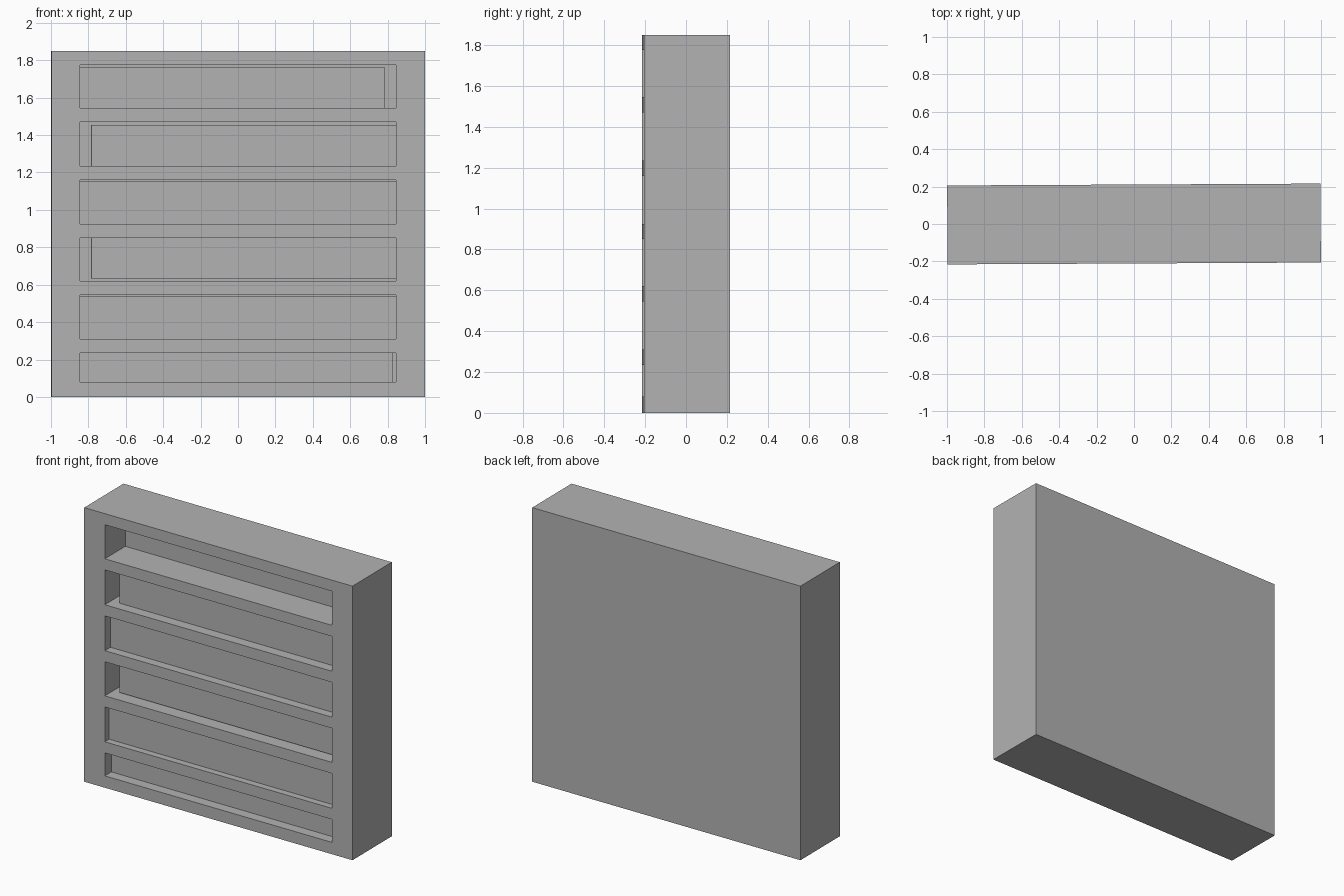
import bpy
from mathutils import Matrix

if "Cube" in bpy.data.objects:
    bpy.data.objects.remove(bpy.data.objects["Cube"], do_unlink=True)

grey = bpy.data.materials.new("plain grey")
grey.use_nodes = True
colour = (0.45, 0.45, 0.45, 1)
grey.diffuse_color = colour
grey.node_tree.nodes["Principled BSDF"].inputs["Base Color"].default_value = colour

HALF_DEPTH = 0.211
FRONT = -HALF_DEPTH
SLOT_BACK = 0.15
SLOT_X = 0.845
TURN = Matrix.Rotation(0.005, 4, "Z")  # the whole case stands very slightly turned


def box(name, x, y, z):
    """Box spanning the given (low, high) ranges."""
    bpy.ops.mesh.primitive_cube_add(size=1)
    ob = bpy.context.object
    ob.name = name
    spans = (x, y, z)
    centre = [(a + b) / 2 for a, b in spans]
    size = [b - a for a, b in spans]
    shape = Matrix.Translation(centre) @ Matrix.Diagonal((*size, 1))
    ob.data.transform(TURN @ shape)
    ob.data.materials.append(grey)
    return ob


def cut(target, cutter):
    mod = target.modifiers.new("slot", "BOOLEAN")
    mod.operation = "DIFFERENCE"
    mod.solver = "EXACT"
    mod.object = cutter
    bpy.context.view_layer.objects.active = target
    bpy.ops.object.modifier_apply(modifier=mod.name)
    bpy.data.objects.remove(cutter, do_unlink=True)


# Outer case
case = box("case", (-0.998, 0.998), (FRONT, HALF_DEPTH), (0, 1.85))

# Per slot: bottom, top, recess, then insert gaps at left, right, bottom, top
slots = [
    (0.08, 0.235, 0.07, 0, 0.02, 0, 0),
    (0.31, 0.545, 0.046, 0, 0, 0, 0.007),
    (0.62, 0.85, 0.07, 0.06, 0, 0.012, 0),
    (0.925, 1.16, 0.06, 0, 0, 0, 0.005),
    (1.235, 1.47, 0.07, 0.06, 0, 0, 0.015),
    (1.545, 1.775, 0.22, 0, 0.06, 0, 0.015),
]

for i, (low, high, recess, gap_l, gap_r, gap_b, gap_t) in enumerate(slots, 1):
    # Slot opening in the case
    cut(case, box("slot_cutter", (-SLOT_X, SLOT_X), (FRONT - 0.1, SLOT_BACK), (low, high)))
    # Block filling the slot behind its recess
    box(f"shelf_insert_{i}", (-SLOT_X + gap_l, SLOT_X - gap_r),
        (FRONT + recess, SLOT_BACK), (low + gap_b, high - gap_t))
